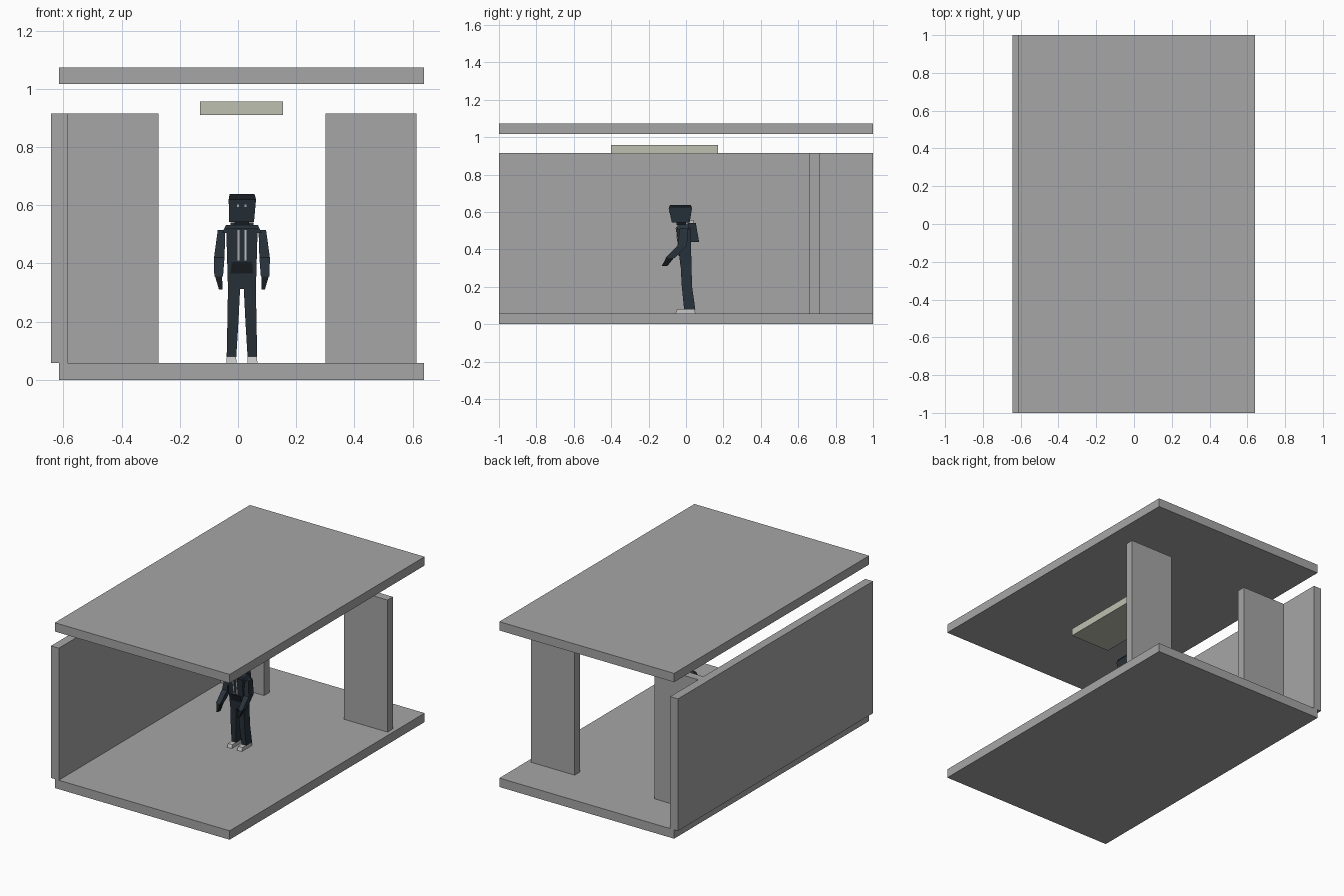
import bpy
import bmesh
from mathutils import Vector

cube = bpy.data.objects.get("Cube")
if cube:
    bpy.data.objects.remove(cube, do_unlink=True)


def material(name, rgb):
    m = bpy.data.materials.new(name)
    m.use_nodes = True
    m.diffuse_color = (*rgb, 1)
    m.node_tree.nodes["Principled BSDF"].inputs["Base Color"].default_value = (*rgb, 1)
    return m


stone = material("stone grey", (0.38, 0.38, 0.38))
lamp = material("warm white", (0.52, 0.53, 0.44))
navy = material("dark navy", (0.021, 0.032, 0.043))
black = material("near black", (0.008, 0.011, 0.014))
pale = material("pale grey", (0.55, 0.55, 0.55))


def tapered(name, mat, low, low_size, high, high_size):
    """Solid between two level rectangles, given by centre and (x, y) size."""
    bm = bmesh.new()
    rings = []
    for centre, (w, d) in ((low, low_size), (high, high_size)):
        rings.append([bm.verts.new(Vector(centre) + Vector((sx * w / 2, sy * d / 2, 0)))
                      for sx, sy in ((-1, -1), (1, -1), (1, 1), (-1, 1))])
    a, b = rings
    bm.faces.new(a[::-1])
    bm.faces.new(b)
    for i in range(4):
        j = (i + 1) % 4
        bm.faces.new((a[i], a[j], b[j], b[i]))
    bmesh.ops.recalc_face_normals(bm, faces=bm.faces)
    mesh = bpy.data.meshes.new(name)
    bm.to_mesh(mesh)
    bm.free()
    mesh.materials.append(mat)
    ob = bpy.data.objects.new(name, mesh)
    bpy.context.collection.objects.link(ob)
    return ob


def box(name, mat, x, y, z):
    """Box from its (min, max) range on each axis."""
    cx, cy = sum(x) / 2, sum(y) / 2
    size = (x[1] - x[0], y[1] - y[0])
    return tapered(name, mat, (cx, cy, z[0]), size, (cx, cy, z[1]), size)


# Room shell
FLOOR, WALL_TOP = 0.058, 0.915
box("floor", stone, (-0.615, 0.64), (-1, 1), (0, FLOOR))
box("roof", stone, (-0.615, 0.64), (-1, 1), (1.016, 1.073))
box("right_wall", stone, (-0.643, -0.587), (-1, 1), (FLOOR, WALL_TOP))
box("right_panel", stone, (-0.587, -0.273), (0.658, 0.713), (FLOOR, WALL_TOP))
box("left_panel", stone, (0.3, 0.613), (0.658, 0.713), (FLOOR, WALL_TOP))
box("ceiling_light", lamp, (-0.13, 0.155), (-0.4, 0.17), (0.91, 0.957))

# Figure: torso, shoulders, neck and head
CX = 0.0135


def torso_front(z):
    return -0.03 - 0.0225 * (z - 0.31) / 0.21


tapered("torso", navy, (CX, 0, 0.312), (0.096, 0.06), (CX, -0.015, 0.52), (0.108, 0.075))
tapered("shoulders", navy, (CX, -0.015, 0.505), (0.135, 0.066), (CX, -0.015, 0.532), (0.11, 0.06))
box("neck", black, (-0.012, 0.038), (-0.05, 0.0), (0.53, 0.55))
tapered("head", navy, (0.012, -0.028, 0.543), (0.086, 0.095), (0.015, -0.03, 0.62), (0.094, 0.125))
tapered("hair_top", black, (0.015, -0.03, 0.62), (0.094, 0.125), (0.014, -0.03, 0.638), (0.086, 0.11))

# Pack on the back with a pale collar
tapered("back_pack", navy, (CX, 0.045, 0.44), (0.075, 0.05), (CX, 0.03, 0.54), (0.08, 0.045))
box("back_collar", pale, (-0.01, 0.037), (0.012, 0.04), (0.538, 0.557))

# Jacket pocket
tapered("pocket", black, (CX, torso_front(0.365), 0.365), (0.078, 0.008),
        (CX, torso_front(0.405), 0.405), (0.07, 0.008))

# Paired parts, mirrored about the figure's centre line
for side, s in (("right", -1), ("left", 1)):
    def at(dx, y, z):
        return (CX + s * dx, y, z)

    # Eye and jacket cord
    tapered(side + "_eye", pale, at(0.013, -0.087, 0.594), (0.007, 0.006),
            at(0.013, -0.089, 0.602), (0.007, 0.006))
    tapered(side + "_cord", pale, at(0.012, torso_front(0.41), 0.41), (0.006, 0.007),
            at(0.012, torso_front(0.515), 0.515), (0.006, 0.007))

    # Arm chain: upper arm, forearm, hand
    shoulder, elbow = at(0.07, -0.01, 0.515), at(0.078, -0.02, 0.42)
    wrist, tip = at(0.08, -0.085, 0.355), at(0.073, -0.115, 0.31)
    tapered(side + "_upper_arm", navy, elbow, (0.036, 0.05), shoulder, (0.026, 0.045))
    tapered(side + "_forearm", navy, wrist, (0.03, 0.05), elbow, (0.036, 0.05))
    tapered(side + "_hand", black, tip, (0.012, 0.03), wrist, (0.024, 0.042))

    # Leg chain: thigh, shin, shoe
    hip, knee = at(0.027, 0, 0.32), at(0.031, 0.005, 0.2)
    ankle = at(0.036, 0.02, 0.078)
    tapered(side + "_thigh", navy, knee, (0.038, 0.055), hip, (0.042, 0.058))
    tapered(side + "_shin", navy, ankle, (0.033, 0.06), knee, (0.038, 0.055))
    tapered(side + "_shoe", pale, at(0.036, -0.003, FLOOR), (0.034, 0.106),
            at(0.036, 0.0, 0.08), (0.032, 0.095))
